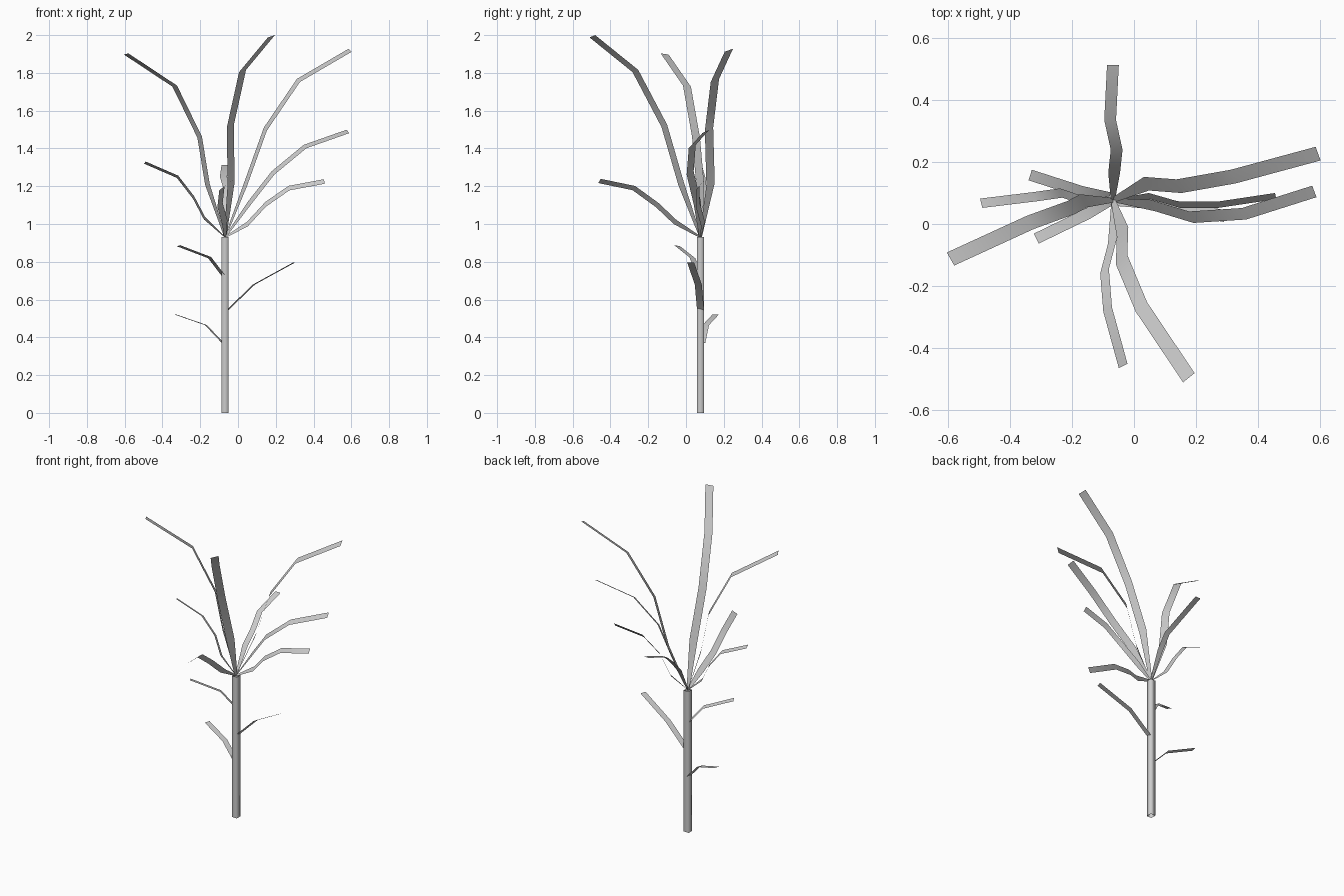
import bpy
import math
from mathutils import Vector

BASE = (-0.068, 0.077, 0.93)


def ribbon(name, points, width, base_scale):
    """Flat strip following points, spread along one width vector."""
    w = Vector(width) / 2
    verts, faces = [], []
    for i, p in enumerate(points):
        s = base_scale if i == 0 else 1.0
        verts += [Vector(p) - w * s, Vector(p) + w * s]
        if i:
            a = 2 * i - 2
            faces.append((a, a + 1, a + 3, a + 2))
    me = bpy.data.meshes.new(name)
    me.from_pydata(verts, [], faces)
    me.shade_smooth()
    ob = bpy.data.objects.new(name, me)
    bpy.context.collection.objects.link(ob)


# Trunk: open four-sided tube, smooth shaded
bpy.ops.mesh.primitive_cylinder_add(vertices=4, radius=0.0255, depth=0.93,
                                    end_fill_type='NOTHING',
                                    location=(BASE[0], BASE[1], 0.465),
                                    rotation=(0, 0, math.pi / 4))
trunk = bpy.context.object
trunk.name = "trunk"
trunk.data.shade_smooth()

# Crown leaves: path after the shared base point, then width vector
crown = [
    ([(.04, .13, 1.21), (.145, .122, 1.503), (.32, .153, 1.76), (.594, .227, 1.92)], (-.016, .044, .016)),
    ([(.06, .06, 1.11), (.185, .022, 1.27), (.355, .033, 1.41), (.582, .105, 1.49)], (-.014, .037, .018)),
    ([(.05, .09, 1.0), (.147, .062, 1.105), (.27, .062, 1.19), (.457, .09, 1.225)], (-.004, .02, .024)),
    ([(-.162, .075, 1.21), (-.203, .053, 1.46), (-.335, .005, 1.73), (-.592, -.113, 1.90)], (.024, -.042, .006)),
    ([(-.177, .08, 1.03), (-.235, .1, 1.14), (-.32, .088, 1.25), (-.493, .067, 1.325)], (.007, -.03, .012)),
    ([(-.037, -.025, 1.21), (-.04, -.115, 1.52), (.024, -.268, 1.81), (.177, -.496, 1.994)], (.037, .03, .012)),
    ([(-.07, -.057, 1.01), (-.095, -.152, 1.10), (-.085, -.276, 1.19), (-.035, -.458, 1.228)], (.028, .014, .022)),
    ([(-.064, .165, 1.095), (-.056, .24, 1.18), (-.077, .335, 1.25), (-.068, .513, 1.312)], (-.038, 0, 0)),
]
for i, (path, width) in enumerate(crown):
    ribbon(f"crown_leaf_{i + 1}", [BASE] + path, width, 0.35)

# Short side leaves along the trunk
side = [
    ([(-.08, .075, .73), (-.15, .033, .822), (-.315, -.047, .885)], (.016, -.032, .006)),
    ([(-.08, .085, .37), (-.17, .105, .465), (-.335, .158, .522)], (-.011, -.034, 0)),
    ([(-.055, .077, .545), (.085, .065, .68), (.295, .025, .795)], (.011, .037, 0)),
]
for i, (path, width) in enumerate(side):
    ribbon(f"side_leaf_{i + 1}", path, width, 1.0)
